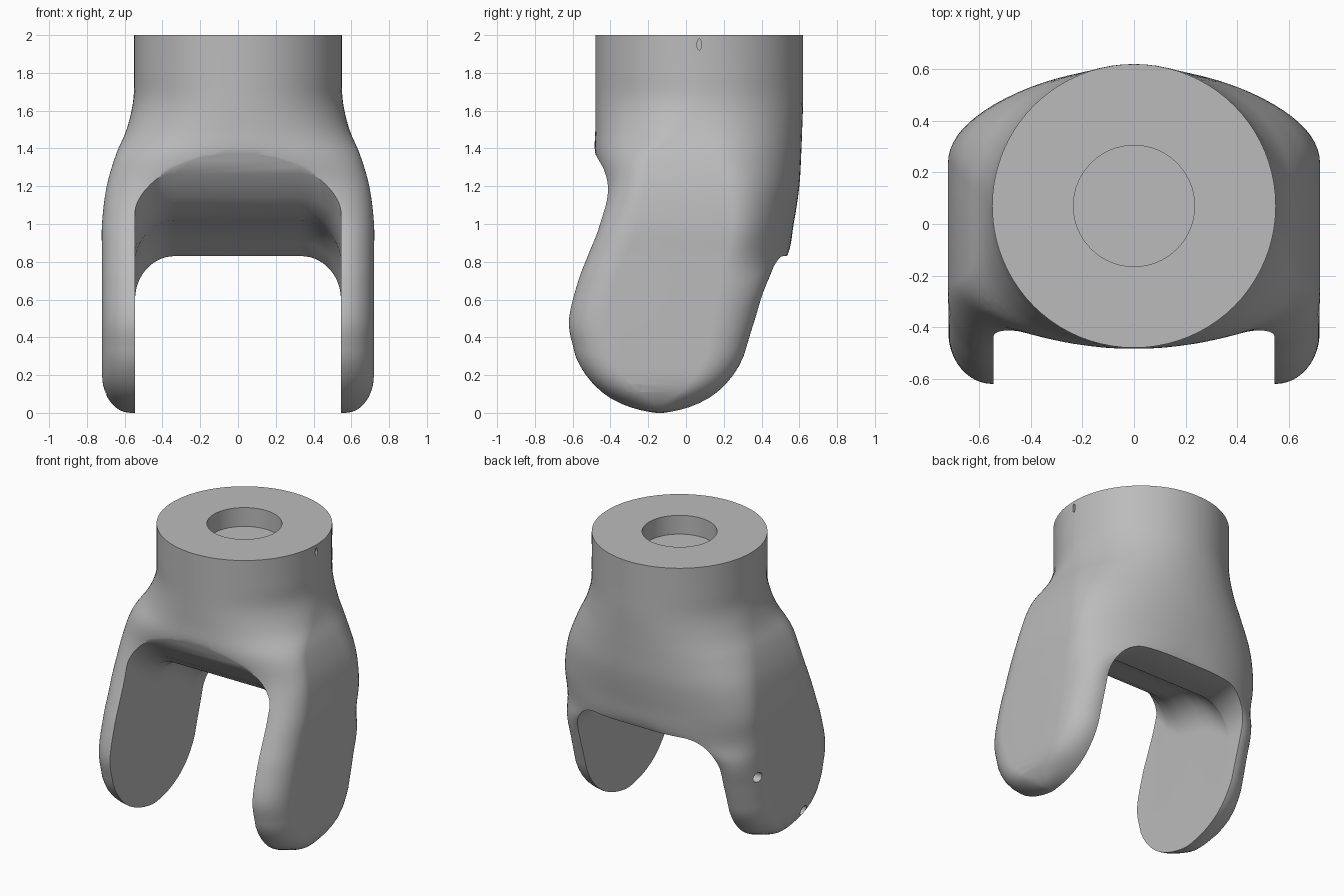
import bpy, bmesh, math
from mathutils import Vector, Matrix

cube = bpy.data.objects.get("Cube")
if cube:
    bpy.data.objects.remove(cube, do_unlink=True)

grey = bpy.data.materials.new("neutral_grey")
grey.use_nodes = True
grey.diffuse_color = (0.5, 0.5, 0.5, 1)
grey.node_tree.nodes["Principled BSDF"].inputs["Base Color"].default_value = (0.5, 0.5, 0.5, 1)

ARM_Y, ARM_Z, ARM_R = -0.14, 0.48, 0.48
AXIS_Y = 0.07


def make_object(name, bm):
    bmesh.ops.recalc_face_normals(bm, faces=bm.faces)
    mesh = bpy.data.meshes.new(name)
    bm.to_mesh(mesh)
    bm.free()
    mesh.materials.append(grey)
    obj = bpy.data.objects.new(name, mesh)
    bpy.context.collection.objects.link(obj)
    return obj


def loft(name, rings):
    bm = bmesh.new()
    loops = [[bm.verts.new(p) for p in ring] for ring in rings]
    n = len(loops[0])
    for a, b in zip(loops, loops[1:]):
        for i in range(n):
            j = (i + 1) % n
            bm.faces.new((a[i], a[j], b[j], b[i]))
    bm.faces.new(loops[0])
    bm.faces.new(loops[-1])
    return make_object(name, bm)


def spline(keys, t):
    """Smooth interpolation of rows whose first entry is the position."""
    i = max(k for k in range(len(keys) - 1) if k == 0 or keys[k][0] <= t)
    a, b = keys[i], keys[i + 1]
    p, q = keys[max(i - 1, 0)], keys[min(i + 2, len(keys) - 1)]
    h = b[0] - a[0]
    s = (t - a[0]) / h
    row = []
    for c in range(1, len(a)):
        ma = (b[c] - p[c]) / (b[0] - p[0]) * h
        mb = (q[c] - a[c]) / (q[0] - a[0]) * h
        row.append((2*s**3 - 3*s**2 + 1) * a[c] + (s**3 - 2*s**2 + s) * ma
                   + (3*s**2 - 2*s**3) * b[c] + (s**3 - s**2) * mb)
    return row


# Body sections: z, half width, front, back, front corner (x, y), back corner (x, y)
KEYS = [
    (0.30, 0.72, -0.585, 0.305, 0.17, 0.20, 0.17, 0.20),
    (0.48, 0.72, -0.62, 0.36, 0.17, 0.20, 0.17, 0.22),
    (0.70, 0.72, -0.57, 0.435, 0.17, 0.20, 0.22, 0.25),
    (0.83, 0.72, -0.52, 0.535, 0.17, 0.20, 0.60, 0.33),
    (1.00, 0.72, -0.455, 0.57, 0.18, 0.20, 0.70, 0.33),
    (1.20, 0.695, -0.42, 0.60, 0.30, 0.20, 0.69, 0.38),
    (1.37, 0.645, -0.48, 0.61, 0.60, 0.30, 0.64, 0.45),
    (1.50, 0.59, -0.48, 0.615, 0.57, 0.45, 0.58, 0.50),
    (1.65, 0.555, -0.48, 0.62, 0.55, 0.55, 0.55, 0.55),
    (1.80, 0.55, -0.48, 0.62, 0.549, 0.549, 0.549, 0.549),
    (2.00, 0.55, -0.48, 0.62, 0.549, 0.549, 0.549, 0.549),
]


def section(z):
    if z < KEYS[0][0]:
        # rounded arm ends
        half = math.sqrt(max(ARM_R**2 - (z - ARM_Z)**2, 0.001))
        rise = min(z / 0.2, 1)
        hx = 0.57 + 0.15 * math.sqrt(1 - (1 - rise)**2)
        f, b = ARM_Y - half, ARM_Y + half
        rf = rb = 0.17
        df = db = min(0.2, half * 0.9)
    else:
        hx, f, b, rf, df, rb, db = spline(KEYS, z)
    rf, rb = min(rf, hx - 0.001), min(rb, hx - 0.001)
    ring = []
    steps = 20
    for quarter, (sx, back) in enumerate(((1, True), (-1, True), (-1, False), (1, False))):
        rx, ry = (rb, db) if back else (rf, df)
        cx, cy = sx * (hx - rx), (b - ry if back else f + ry)
        for k in range(steps + 1):
            a = (quarter + k / steps) * math.pi / 2
            ring.append((cx + rx * math.cos(a), cy + ry * math.sin(a), z))
    return ring


heights = [0, 0.005, 0.015, 0.03, 0.05, 0.08, 0.11, 0.15, 0.2, 0.25]
heights += [0.3 + 1.7 * i / 51 for i in range(52)]
body = loft("yoke_body", [section(z) for z in heights])

# Opening between the arms: rounded arch swept along a falling ceiling
CEILING = [(-0.9, 1.85), (-0.6, 1.57), (-0.48, 1.37), (-0.42, 1.265), (-0.32, 1.14),
           (-0.22, 1.06), (-0.12, 1.02), (0.0, 1.0), (0.1, 0.96), (0.19, 0.90),
           (0.26, 0.835), (0.27, 0.83), (0.6, 0.83), (0.9, 0.83)]


def arch(y, top):
    w, rx, rz = 0.545, 0.21, 0.23
    ring = [(w, y, -0.3)]
    for sx in (1, -1):
        arc = [k / 14 * math.pi / 2 for k in range(15)]
        for a in (arc if sx > 0 else reversed(arc)):
            ring.append((sx * (w - rx + rx * math.cos(a)), y, top - rz + rz * math.sin(a)))
    return ring + [(-w, y, -0.3)]


cutters = [loft("opening_cutter", [arch(y, t) for y, t in CEILING])]


def drill(name, center, axis, rx, ry, depth, segments=32):
    """Elliptical cutter centred on a point; rx lies sideways."""
    bm = bmesh.new()
    bmesh.ops.create_cone(bm, cap_ends=True, segments=segments, radius1=1, radius2=1, depth=depth)
    turn = Vector(axis).to_track_quat('Z', 'Y').to_matrix().to_4x4()
    bm.transform(Matrix.Translation(center) @ turn @ Matrix.Diagonal((rx, ry, 1, 1)))
    cutters.append(make_object(name, bm))


# Round socket in the top
drill("socket_cutter", (0, AXIS_Y, 2), (0, 0, 1), 0.235, 0.235, 0.26, 64)
# Blind screw holes on the outside of both arms
for side in (-1, 1):
    for y, z in ((-0.38, 0.775), (0.23, 0.55), (-0.27, 0.13)):
        drill("screw_hole_cutter", (side * 0.72, y, z), (side, 0, 0), 0.034, 0.034, 0.16)
# Tie channels running front to back on one side
drill("upper_channel_cutter", (-0.33, AXIS_Y, 1.745), (0, 1, 0), 0.075, 0.05, 1.6)
drill("lower_channel_cutter", (-0.505, AXIS_Y, 1.39), (0, 1, 0), 0.065, 0.048, 1.6)
# Tiny index notch near the rim
drill("notch_cutter", (0.55, AXIS_Y, 1.95), (1, 0, 0), 0.012, 0.03, 0.04, 12)

bpy.context.view_layer.objects.active = body
for cutter in cutters:
    mod = body.modifiers.new("cut", 'BOOLEAN')
    mod.operation = 'DIFFERENCE'
    mod.solver = 'EXACT'
    mod.object = cutter
    bpy.ops.object.modifier_apply(modifier=mod.name)
    bpy.data.objects.remove(cutter, do_unlink=True)

bpy.ops.object.select_all(action='DESELECT')
body.select_set(True)
bpy.ops.object.shade_smooth_by_angle(angle=math.radians(35))
